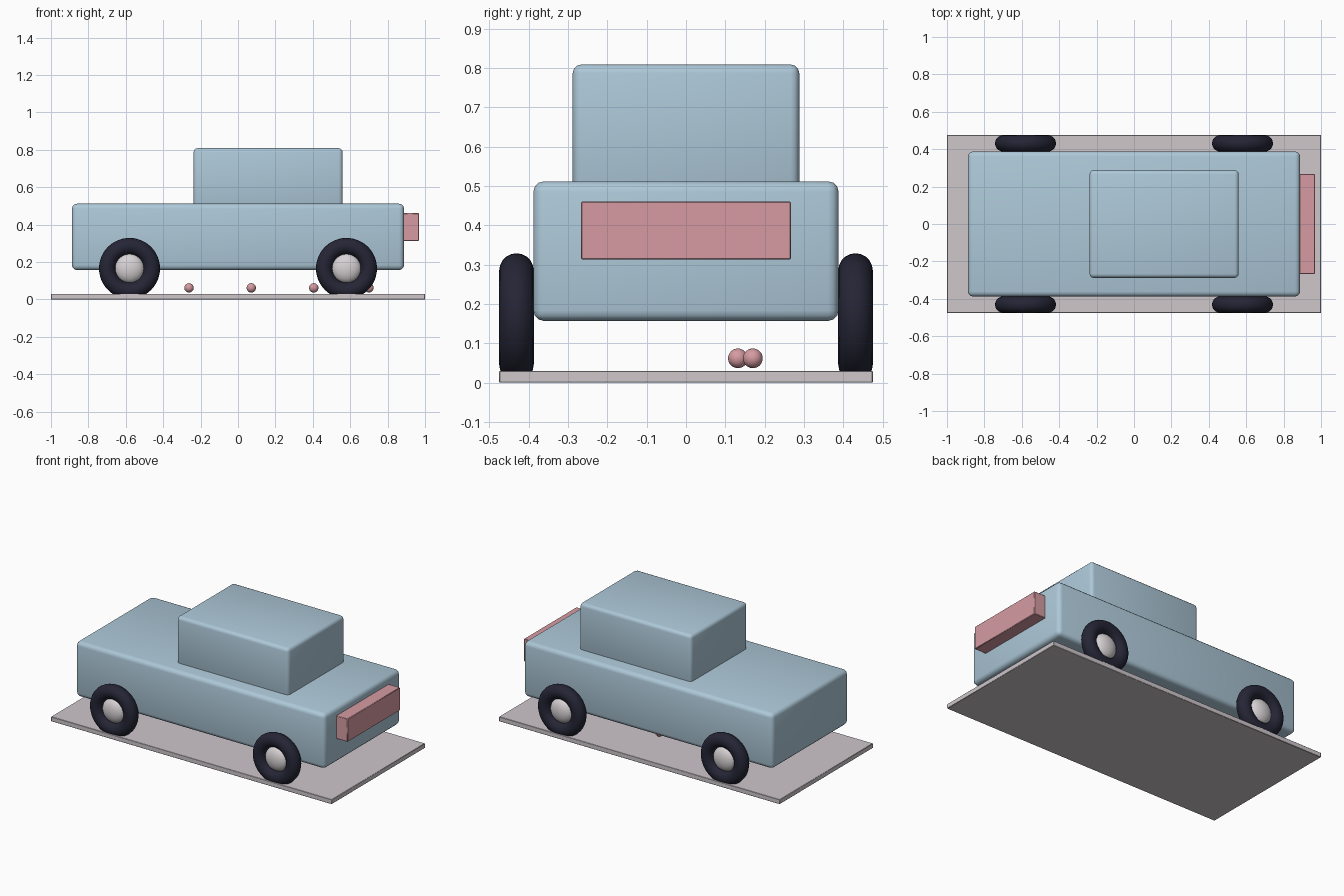
import bpy
import math

if "Cube" in bpy.data.objects:
    bpy.data.objects.remove(bpy.data.objects["Cube"])


def material(name, rgb):
    m = bpy.data.materials.new(name)
    m.diffuse_color = (*rgb, 1.0)
    m.use_nodes = True
    m.node_tree.nodes["Principled BSDF"].inputs["Base Color"].default_value = m.diffuse_color
    return m


BLUE = material("pale blue", (0.42, 0.58, 0.69))
PINK = material("dusty pink", (0.67, 0.33, 0.36))
STONE = material("warm grey", (0.62, 0.57, 0.60))
RUBBER = material("dark rubber", (0.018, 0.018, 0.036))
HUB = material("light grey", (0.68, 0.64, 0.65))


def finish(name, mat, angle=40):
    ob = bpy.context.object
    ob.name = name
    ob.data.materials.append(mat)
    bpy.ops.object.shade_smooth_by_angle(angle=math.radians(angle))
    return ob


def box(name, lo, hi, mat, bevel, segments=3):
    bpy.ops.mesh.primitive_cube_add(size=1, location=[(a + b) / 2 for a, b in zip(lo, hi)])
    bpy.context.object.scale = [b - a for a, b in zip(lo, hi)]
    bpy.ops.object.transform_apply(location=False, rotation=False, scale=True)
    ob = bpy.context.object
    mod = ob.modifiers.new("round_edges", 'BEVEL')
    mod.width = bevel
    mod.segments = segments
    bpy.ops.object.modifier_apply(modifier=mod.name)
    return finish(name, mat)


def ball(name, loc, scale, mat):
    bpy.ops.mesh.primitive_uv_sphere_add(segments=32, ring_count=16, radius=1, location=loc)
    bpy.context.object.scale = scale
    bpy.ops.object.transform_apply(location=False, rotation=False, scale=True)
    return finish(name, mat)


# Ground plate, body, cabin and end box
box("base_plate", (-1, -0.475, 0), (1, 0.475, 0.03), STONE, 0.002, 1)
box("car_body", (-0.888, -0.388, 0.157), (0.888, 0.388, 0.512), BLUE, 0.027)
box("cabin", (-0.238, -0.288, 0.485), (0.56, 0.288, 0.809), BLUE, 0.022)
box("rear_box", (0.87, -0.267, 0.313), (0.968, 0.267, 0.461), PINK, 0.003, 1)

# Wheels: torus tyre with a flattened round hub
for sx, end in ((-1, "left"), (1, "right")):
    for sy, side in ((-1, "front"), (1, "back")):
        loc = (sx * 0.58, sy * 0.431, 0.166)
        bpy.ops.mesh.primitive_torus_add(
            location=loc, rotation=(math.pi / 2, 0, 0), major_radius=0.119,
            minor_radius=0.044, major_segments=48, minor_segments=20)
        finish(f"{side}_{end}_tyre", RUBBER)
        ball(f"{side}_{end}_hub", loc, (0.078, 0.042, 0.078), HUB)

# Small balls under the car
for i, (x, y) in enumerate(((-0.262, 0.132), (0.071, 0.17), (0.405, 0.132), (0.70, 0.17))):
    ball(f"small_ball_{i + 1}", (x, y, 0.062), (0.025,) * 3, PINK)
